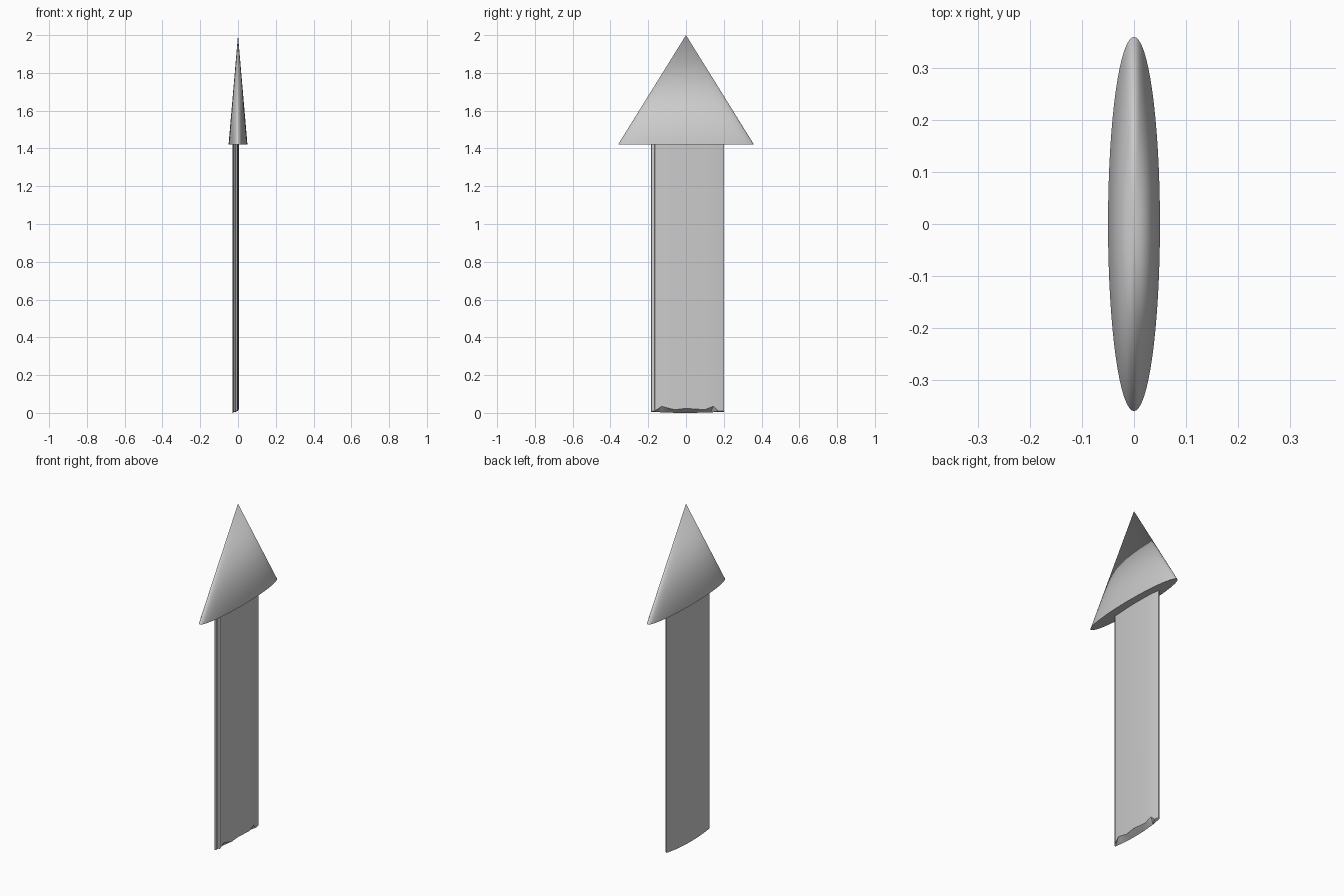
import bpy, bmesh

if "Cube" in bpy.data.objects:
    bpy.data.objects.remove(bpy.data.objects["Cube"])


def finish(name, bm):
    bmesh.ops.recalc_face_normals(bm, faces=bm.faces)
    me = bpy.data.meshes.new(name)
    bm.to_mesh(me)
    bm.free()
    ob = bpy.data.objects.new(name, me)
    bpy.context.collection.objects.link(ob)
    bpy.context.view_layer.objects.active = ob
    ob.select_set(True)
    bpy.ops.object.shade_smooth_by_angle(angle=0.6)
    ob.select_set(False)


# Arrow head: cone flattened along x
bm = bmesh.new()
bmesh.ops.create_cone(bm, cap_ends=True, segments=64, radius1=1, radius2=0, depth=0.58)
bmesh.ops.scale(bm, vec=(0.05, 0.36, 1), verts=bm.verts)
bmesh.ops.translate(bm, vec=(0, 0, 1.71), verts=bm.verts)
finish("arrow_head", bm)

# Shaft: thin bowed slab; each point is x, y, bottom z
back = [(-0.013, 0.2, 0.005), (-0.024, 0.13, 0.003), (-0.029, 0.04, 0.0),
        (-0.030, -0.05, 0.0), (-0.028, -0.13, 0.003), (-0.024, -0.185, 0.006)]
notch = [(-0.017, -0.183, 0.008), (-0.014, -0.166, 0.01), (-0.004, -0.164, 0.01)]
front = [(-0.001, -0.13, 0.035), (0.003, -0.06, 0.017), (0.005, 0.0, 0.024),
         (0.004, 0.1, 0.017), (0.002, 0.145, 0.035), (-0.001, 0.17, 0.01),
         (-0.006, 0.2, 0.01)]
profile = back + notch + front

bm = bmesh.new()
low = [bm.verts.new(p) for p in profile]
high = [bm.verts.new((x, y, 1.42)) for x, y, z in profile]
n = len(profile)
for i in range(n):
    j = (i + 1) % n
    bm.faces.new((low[i], low[j], high[j], high[i]))

# Ragged underside and hidden top
bottom = bm.faces.new(low[::-1])
top = bm.faces.new(high)
bmesh.ops.triangulate(bm, faces=[bottom, top])
finish("arrow_shaft", bm)
